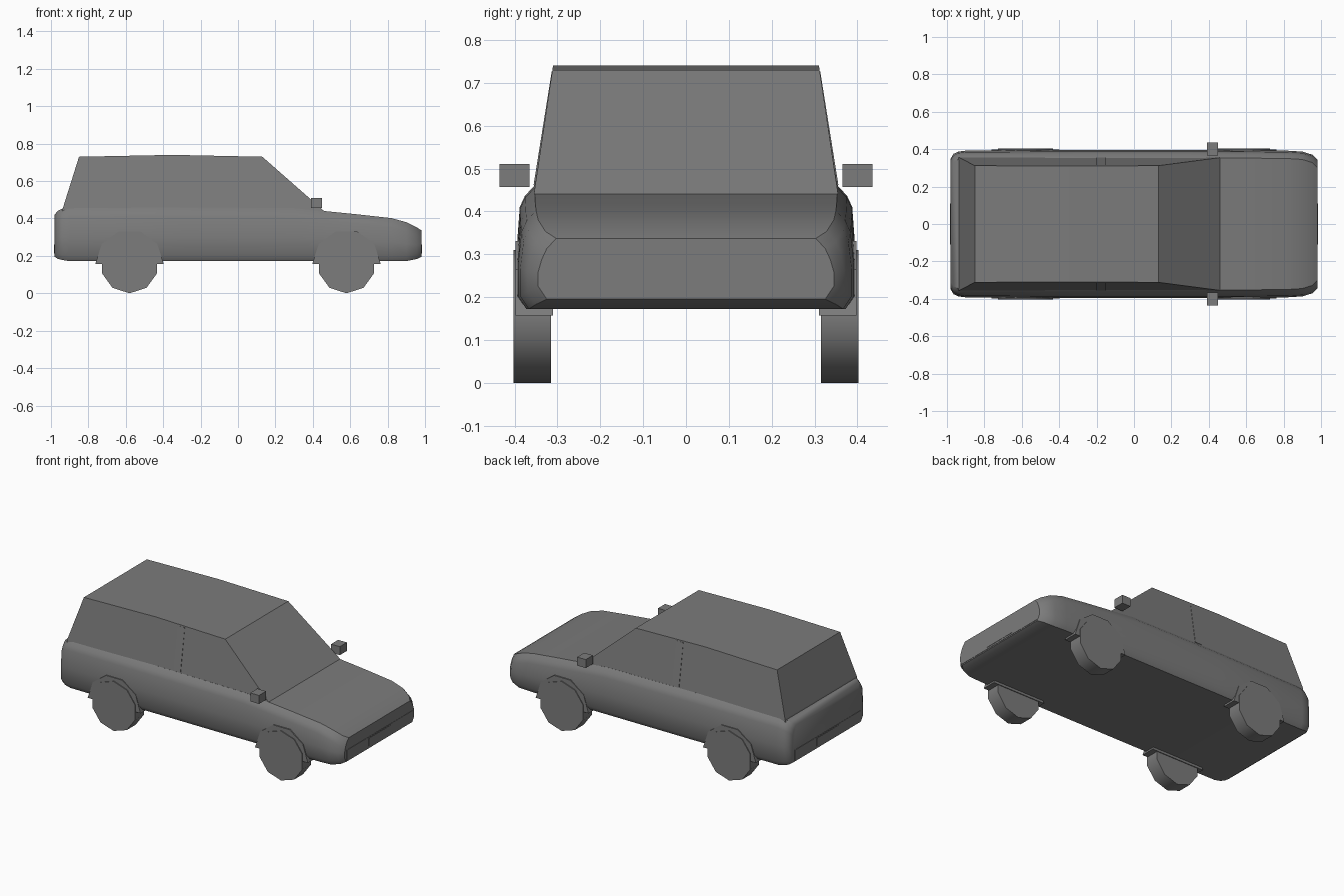
import bpy, bmesh, math

cube = bpy.data.objects.get("Cube")
if cube:
    bpy.data.objects.remove(cube, do_unlink=True)

GREY = (0.2, 0.2, 0.2, 1)
paint = bpy.data.materials.new("plain_grey")
paint.use_nodes = True
paint.diffuse_color = GREY
paint.node_tree.nodes["Principled BSDF"].inputs["Base Color"].default_value = GREY


def finish(name, bm, smooth=None):
    """Turn a bmesh into a named, painted object."""
    bmesh.ops.recalc_face_normals(bm, faces=bm.faces)
    mesh = bpy.data.meshes.new(name)
    bm.to_mesh(mesh)
    bm.free()
    mesh.materials.append(paint)
    ob = bpy.data.objects.new(name, mesh)
    bpy.context.collection.objects.link(ob)
    if smooth:
        bpy.ops.object.select_all(action="DESELECT")
        ob.select_set(True)
        bpy.context.view_layer.objects.active = ob
        bpy.ops.object.shade_smooth_by_angle(angle=math.radians(smooth))
    return ob


def loft(name, rings, smooth=None):
    """Skin closed rings of equal length and cap both ends."""
    bm = bmesh.new()
    rows = [[bm.verts.new(p) for p in ring] for ring in rings]
    n = len(rows[0])
    for a, b in zip(rows, rows[1:]):
        for i in range(n):
            j = (i + 1) % n
            bm.faces.new((a[i], a[j], b[j], b[i]))
    bm.faces.new(rows[0])
    bm.faces.new(rows[-1])
    return finish(name, bm, smooth)


def extrude_y(name, outline, y0, y1, smooth=None):
    """Extrude an x-z outline between two y positions."""
    return loft(name, [[(x, y, z) for x, z in outline] for y in (y0, y1)], smooth)


def box(name, x0, x1, y0, y1, z0, z1):
    return extrude_y(name, [(x0, z0), (x1, z0), (x1, z1), (x0, z1)], y0, y1)


def body_ring(x, w, zb, zt):
    """Cross-section of the lower body with a sill chamfer and round shoulder."""
    half = [(w - 0.02, zb), (w, zb + 0.03), (w, zb + 0.45 * (zt - zb)),
            (w - 0.008, zt - 0.05), (w - 0.02, zt - 0.024), (w - 0.042, zt)]
    return ([(x, y, z) for y, z in half] +
            [(x, -y, z) for y, z in reversed(half)])


# Lower body: x, half width, underside, top
stations = [
    (-0.98, 0.35, 0.195, 0.42), (-0.965, 0.375, 0.185, 0.44),
    (-0.94, 0.387, 0.178, 0.452), (-0.90, 0.392, 0.172, 0.46),
    (-0.3, 0.396, 0.172, 0.46), (0.3, 0.396, 0.172, 0.455),
    (0.46, 0.395, 0.172, 0.44), (0.64, 0.394, 0.172, 0.422),
    (0.82, 0.392, 0.172, 0.402), (0.9, 0.387, 0.172, 0.38),
    (0.955, 0.37, 0.183, 0.353), (0.98, 0.345, 0.195, 0.337)]
loft("lower_body", [body_ring(*s) for s in stations], 35)

# Cabin: one profile on each side, leaning inward towards the roof
profile = [(-0.94, 0.44), (-0.935, 0.46), (-0.85, 0.73), (-0.35, 0.74),
           (0.13, 0.73), (0.46, 0.44)]


def lean(z):
    return 0.355 - (z - 0.46) * 0.16 if z > 0.46 else 0.355


loft("cabin", [[(x, s * lean(z), z) for x, z in profile] for s in (-1, 1)])

# Wheels and the arches over them
for end, xc in (("rear", -0.58), ("front", 0.58)):
    for side, s in (("left", 1), ("right", -1)):
        wheel = [(xc + 0.155 * math.sin(k * math.tau / 10),
                  0.155 - 0.155 * math.cos(k * math.tau / 10)) for k in range(10)]
        extrude_y(f"{end}_{side}_wheel", wheel, s * 0.315, s * 0.403, 40)
        arch = [(xc + 0.183 * math.cos(k * math.pi / 5),
                 0.157 + 0.183 * math.sin(k * math.pi / 5)) for k in range(6)]
        extrude_y(f"{end}_{side}_arch", arch, s * 0.31, s * 0.398)

# Door mirrors and thin middle pillars
for side, s in (("left", 1), ("right", -1)):
    box(f"{side}_mirror", 0.39, 0.45, s * 0.365, s * 0.435, 0.457, 0.51)
    loft(f"{side}_pillar", [[(x, s * (lean(z) + d), z) for x, z in
                             ((-0.2, 0.462), (-0.15, 0.462), (-0.15, 0.728), (-0.2, 0.728))]
                            for d in (-0.004, 0.001)])

# Bumper plates and number plates at both ends
for end, s in (("front", 1), ("rear", -1)):
    box(f"{end}_bumper", s * 0.977, s * 0.982, -0.325, 0.325, 0.202, 0.267)
    box(f"{end}_number_plate", s * 0.979, s * 0.984, -0.11, 0.11, 0.212, 0.26)
